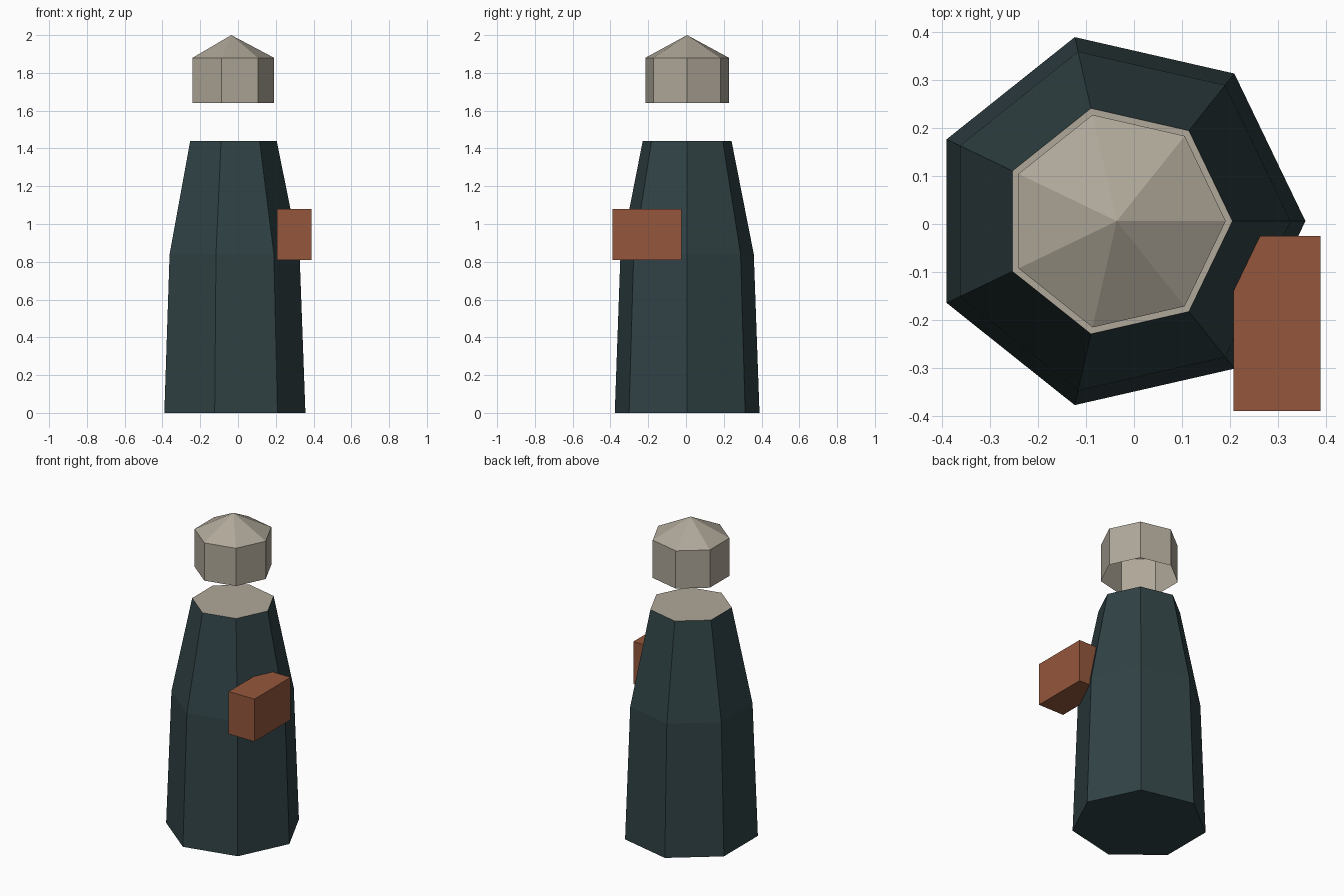
import bpy, bmesh
from math import cos, sin, tau

if "Cube" in bpy.data.objects:
    bpy.data.objects.remove(bpy.data.objects["Cube"])

CX, CY, SIDES = -0.036, 0.006, 7


def material(name, rgb):
    m = bpy.data.materials.new(name)
    m.diffuse_color = (*rgb, 1)
    m.use_nodes = True
    m.node_tree.nodes["Principled BSDF"].inputs["Base Color"].default_value = m.diffuse_color
    return m


def finish(name, bm, mat):
    mesh = bpy.data.meshes.new(name)
    bm.to_mesh(mesh)
    bm.free()
    mesh.materials.append(mat)
    ob = bpy.data.objects.new(name, mesh)
    bpy.context.collection.objects.link(ob)
    return ob


def lathe(name, profile, mat, close_bottom=False, apex=None):
    """Seven-sided loft through (radius, z) rings, bottom to top."""
    bm = bmesh.new()
    rings = [[bm.verts.new((CX + r * cos(tau * i / SIDES), CY + r * sin(tau * i / SIDES), z))
              for i in range(SIDES)] for r, z in profile]
    for a, b in zip(rings, rings[1:]):
        for i in range(SIDES):
            j = (i + 1) % SIDES
            bm.faces.new((a[i], a[j], b[j], b[i]))
    if close_bottom:
        bm.faces.new(rings[0][::-1])
    if apex is not None:
        tip = bm.verts.new((CX, CY, apex))
        for i in range(SIDES):
            bm.faces.new((rings[-1][i], rings[-1][(i + 1) % SIDES], tip))
    elif len(rings) == 1:
        bm.faces.new(rings[0])
    return finish(name, bm, mat)


teal = material("dark_teal", (0.03, 0.055, 0.06))
beige = material("warm_grey", (0.43, 0.39, 0.32))
rust = material("rust_brown", (0.30, 0.095, 0.045))

# Tapered body, closed underneath
lathe("body", [(0.393, 0), (0.362, 0.84), (0.241, 1.44)], teal, close_bottom=True)

# Pale flat top of the body
lathe("body_top", [(0.241, 1.44)], beige)

# Floating cap: pointed roof, open underneath
lathe("cap", [(0.227, 1.64), (0.227, 1.88)], beige, apex=2.0)

# Side box, partly sunk into the body
lo, hi = (0.207, -0.389, 0.81), (0.388, -0.025, 1.08)
bm = bmesh.new()
bmesh.ops.create_cube(bm, size=1)
for v in bm.verts:
    v.co = [hi[k] if v.co[k] > 0 else lo[k] for k in range(3)]
finish("side_box", bm, rust)
